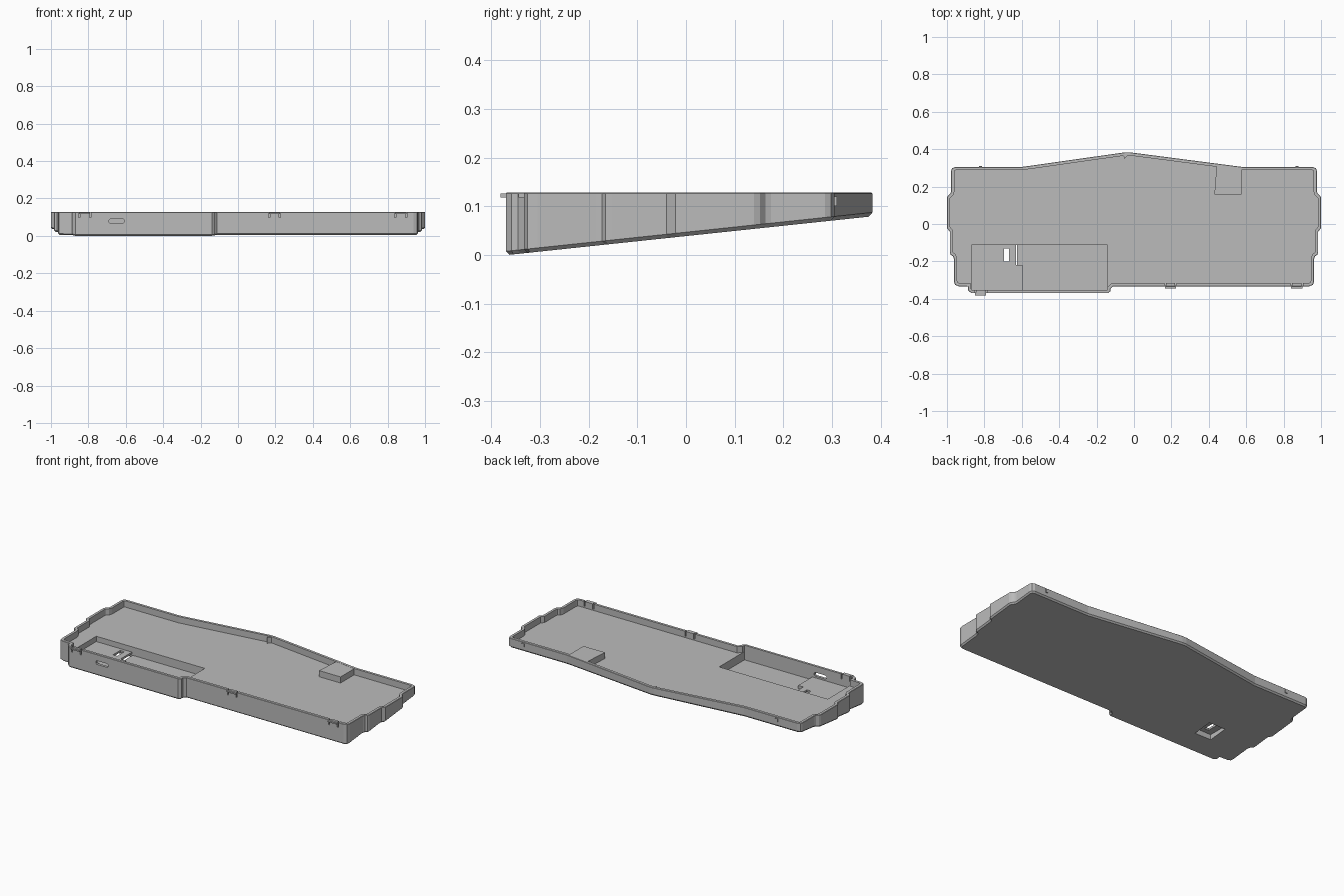
import bpy, bmesh
from mathutils import Vector

cube = bpy.data.objects.get("Cube")
if cube:
    bpy.data.objects.remove(cube, do_unlink=True)

grey = bpy.data.materials.new("plain grey")
grey.use_nodes = True
grey.diffuse_color = (0.5, 0.5, 0.5, 1)
grey.node_tree.nodes["Principled BSDF"].inputs["Base Color"].default_value = (0.5, 0.5, 0.5, 1)

TOP, FLOOR, POCKET, STEP, WALL = 0.128, 0.09, 0.04, 0.058, 0.017


def base(y):
    """Height of the sloped underside."""
    return max(0, 0.106 * (y + 0.365))


def loft(name, rings):
    """Closed solid through a stack of equal rings."""
    bm = bmesh.new()
    loops = [[bm.verts.new(p) for p in ring] for ring in rings]
    n = len(loops[0])
    for a, b in zip(loops, loops[1:]):
        for i in range(n):
            j = (i + 1) % n
            bm.faces.new((a[i], a[j], b[j], b[i]))
    bm.faces.new(loops[0][::-1])
    bm.faces.new(loops[-1])
    bmesh.ops.recalc_face_normals(bm, faces=bm.faces)
    mesh = bpy.data.meshes.new(name)
    bm.to_mesh(mesh)
    bm.free()
    mesh.materials.append(grey)
    ob = bpy.data.objects.new(name, mesh)
    bpy.context.collection.objects.link(ob)
    return ob


def prism(name, pts, z0, z1):
    return loft(name, [[(x, y, z) for x, y in pts] for z in (z0, z1)])


def box(name, x0, x1, y0, y1, z0, z1):
    return prism(name, [(x0, y0), (x1, y0), (x1, y1), (x0, y1)], z0, z1)


def cut(target, cutter):
    """Subtract the cutter for good and remove it."""
    cutter.hide_render = True
    mod = target.modifiers.new("cut", 'BOOLEAN')
    mod.operation, mod.solver, mod.object = 'DIFFERENCE', 'EXACT', cutter
    bpy.context.view_layer.objects.active = target
    bpy.ops.object.modifier_apply(modifier=mod.name)
    bpy.data.objects.remove(cutter, do_unlink=True)


def inset(pts, d):
    """Offset a counterclockwise outline inward with mitred corners."""
    out = []
    for i, p in enumerate(pts):
        p = Vector(p)
        a = (p - Vector(pts[i - 1])).normalized()
        b = (Vector(pts[(i + 1) % len(pts)]) - p).normalized()
        na, nb = Vector((-a.y, a.x)), Vector((-b.y, b.x))
        out.append(tuple(p + (na + nb) * d / (1 + na.dot(nb))))
    return out


# Outline: stepped ends mirrored, peaked back, wider bay at the front
side = [(0.937, -0.333), (0.957, -0.325), (0.963, -0.305), (0.963, -0.185),
        (0.968, -0.172), (0.98, -0.165), (0.985, -0.152), (0.985, -0.04),
        (1, -0.022), (1, 0.14), (0.995, 0.152), (0.982, 0.163),
        (0.978, 0.175), (0.978, 0.285), (0.972, 0.298), (0.955, 0.305)]
back = [(0.58, 0.305), (-0.02, 0.383), (-0.05, 0.383), (-0.6, 0.305)]
bay = [(-0.888, -0.335), (-0.888, -0.353), (-0.87, -0.37), (-0.14, -0.37),
       (-0.125, -0.358), (-0.125, -0.345), (-0.112, -0.333)]
outline = side + back + [(-x, y) for x, y in reversed(side)] + bay

# Solid shell with a chamfered, sloping underside
low = inset(outline, 0.008)
tray = loft("tray_case", [
    [(x, y, base(y)) for x, y in low],
    [(x, y, base(y) + 0.008) for x, y in outline],
    [(x, y, TOP - 0.002) for x, y in outline],
    [(x, y, TOP) for x, y in inset(outline, 0.002)]])

# Main hollow, leaving a raised pad at the back
hollow = prism("hollow", inset(outline, WALL), FLOOR, 0.2)
cut(hollow, prism("pad", [(0.43, 0.158), (0.574, 0.158), (0.574, 0.4),
                          (0.455, 0.4), (0.44, 0.29)], 0.05, TOP - 0.001))
cut(tray, hollow)

# Front bay pocket, leaving a raised step for the connector
pocket = box("pocket", -0.868, -0.143, -0.354, -0.112, POCKET, 0.15)
cut(pocket, prism("step", [(-0.9, -0.4), (-0.595, -0.4), (-0.595, -0.22),
                           (-0.63, -0.22), (-0.63, -0.1), (-0.9, -0.1)], 0.02, STEP))
cut(tray, pocket)

# Switch recess underneath and its slot through the step
cut(tray, box("recess", -0.735, -0.625, -0.23, -0.11, -0.1, 0.046))
cut(tray, box("slot", -0.695, -0.667, -0.2, -0.13, 0, 0.1))

# Connector opening in the front wall, with rounded ends
r = 0.012
profile = [(-0.69, 0.074), (-0.684, 0.068), (-0.614, 0.068), (-0.608, 0.074),
           (-0.608, 0.084), (-0.614, 0.09), (-0.684, 0.09), (-0.69, 0.084)]
cut(tray, loft("port", [[(x, y, z) for x, z in profile] for y in (-0.45, -0.34)]))

# Front latches: two slits in the wall and a lip between them
for i, (x, y) in enumerate([(-0.82, -0.37), (0.195, -0.333), (0.87, -0.333)]):
    for s in (-1, 1):
        c = x + s * 0.029
        cut(tray, box("slit", c - 0.004, c + 0.004, y - 0.02, y + 0.03, 0.097, 0.2))
    box(f"latch_lip_{i + 1}", x - 0.03, x + 0.03, y - 0.011, y + 0.004, 0.118, 0.126)

# Small catches along the back
for i, x in enumerate((-0.82, 0.872)):
    box(f"back_catch_{i + 1}", x - 0.008, x + 0.008, 0.3, 0.31, 0.1, 0.12)
prism("back_nub", [(-0.055, 0.37), (-0.055, 0.362), (-0.05, 0.348),
                   (-0.038, 0.362), (-0.03, 0.37)], FLOOR - 0.002, TOP - 0.004)
